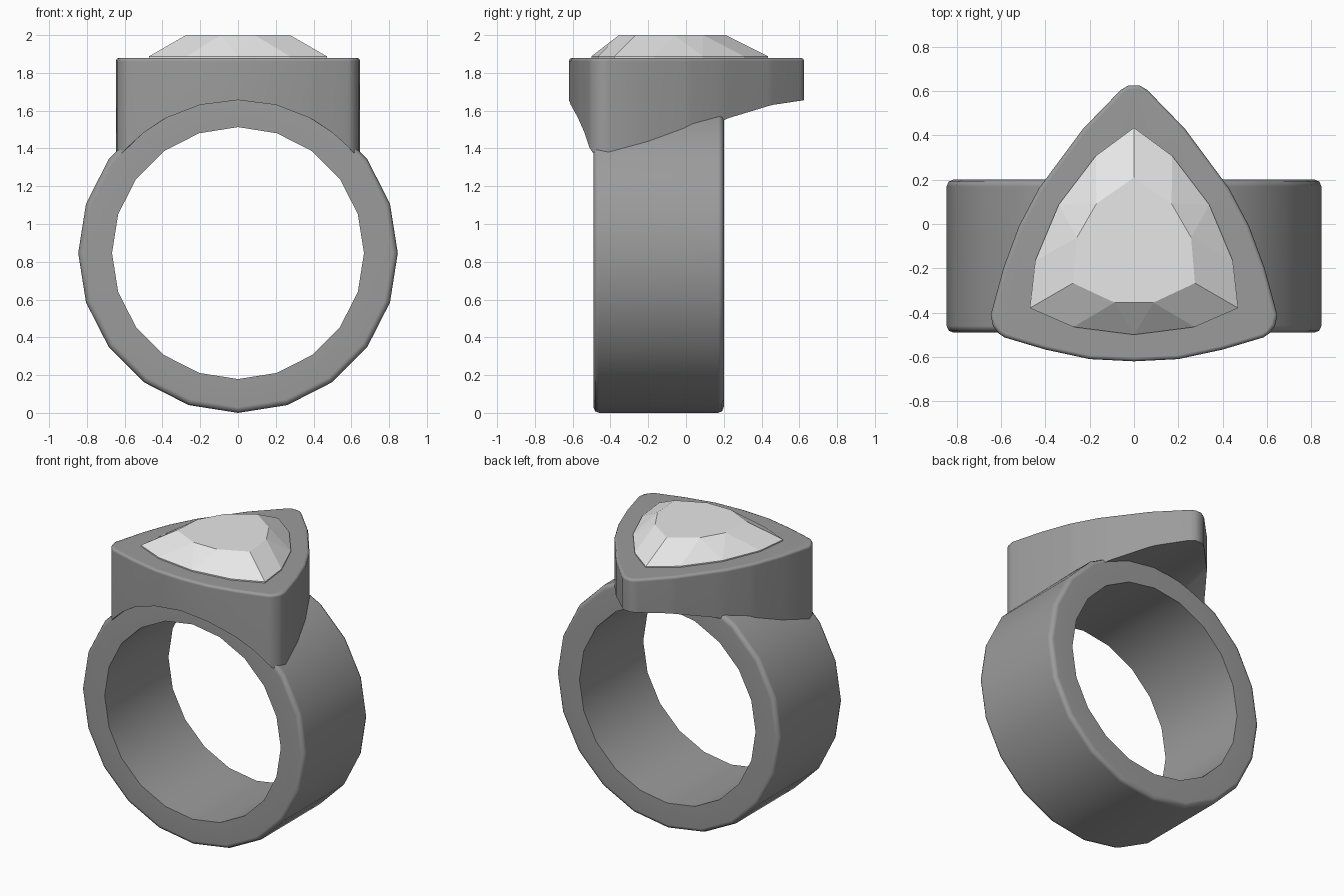
import bpy, bmesh
from math import sin, cos, radians, sqrt, tau

cube = bpy.data.objects.get("Cube")
if cube:
    bpy.data.objects.remove(cube, do_unlink=True)

CENTRE_Z = 0.846      # axis height of the finger hole
HEAD_TOP = 1.88


def material(name, value):
    mat = bpy.data.materials.new(name)
    mat.use_nodes = True
    colour = (value, value, value, 1)
    mat.diffuse_color = colour
    mat.node_tree.nodes["Principled BSDF"].inputs["Base Color"].default_value = colour
    return mat


def finish(bm, name, mat, smooth_angle=None):
    bmesh.ops.recalc_face_normals(bm, faces=bm.faces)
    mesh = bpy.data.meshes.new(name)
    bm.to_mesh(mesh)
    bm.free()
    mesh.materials.append(mat)
    obj = bpy.data.objects.new(name, mesh)
    bpy.context.collection.objects.link(obj)
    if smooth_angle:
        mesh.shade_smooth()
        mesh.set_sharp_from_angle(angle=radians(smooth_angle))
        weighted = obj.modifiers.new("Weighted normals", "WEIGHTED_NORMAL")
        weighted.keep_sharp = True
    else:
        mesh.shade_flat()
    return obj


metal = material("grey metal", 0.33)
crystal = material("pale crystal", 0.8)


# Band: a rectangular section swept round 20 sides, outer rims rounded
def make_band(sides=20, inner=0.667, outer=0.846, front=-0.49, back=0.2):
    bm = bmesh.new()
    profile = [(inner, front), (inner, back), (outer, back), (outer, front)]
    rings = []
    for i in range(sides):
        a = tau * i / sides
        rings.append([bm.verts.new((r * cos(a), y, CENTRE_Z + r * sin(a)))
                      for r, y in profile])
    rims = []
    for i, ring in enumerate(rings):
        following = rings[(i + 1) % sides]
        for j in range(4):
            k = (j + 1) % 4
            bm.faces.new((ring[j], ring[k], following[k], following[j]))
        rims += [bm.edges.get((ring[j], following[j])) for j in (2, 3)]
    bmesh.ops.bevel(bm, geom=rims, offset=0.03, segments=2, profile=0.5,
                    affect='EDGES')
    finish(bm, "band", metal, 48)


# Head: a rounded triangular block whose underside follows the band
def make_head():
    half = [(0.2, -0.61), (0.4, -0.567), (0.585, -0.512), (0.61, -0.495),
            (0.637, -0.46), (0.647, -0.41), (0.59, -0.2), (0.52, -0.01),
            (0.43, 0.16), (0.23, 0.43), (0.06, 0.605), (0.025, 0.626)]
    outline = [(0, -0.62)] + half + [(-x, y) for x, y in reversed(half)]
    bm = bmesh.new()
    base = bm.faces.new([bm.verts.new((x, y, 1)) for x, y in outline])
    new = bmesh.ops.extrude_face_region(bm, geom=[base])["geom"]
    for v in new:
        if isinstance(v, bmesh.types.BMVert):
            v.co.z = HEAD_TOP
    if not base.is_valid or base not in bm.faces[:]:
        bm.faces.new([v for v in bm.verts if v.co.z < 1.5])
    # Cut across the block so that the underside can curve
    for x in (-0.61, -0.5, -0.38, -0.2, 0, 0.2, 0.38, 0.5, 0.61):
        bmesh.ops.bisect_plane(bm, geom=bm.verts[:] + bm.edges[:] + bm.faces[:],
                               plane_co=(x, 0, 0), plane_no=(1, 0, 0), dist=0.001)
    for v in bm.verts:
        if v.co.z < 1.5:
            v.co.z = max(1.36, CENTRE_Z + sqrt(0.81 ** 2 - v.co.x ** 2))
    rim = [e for e in bm.edges
           if all(v.co.z > HEAD_TOP - 0.001 for v in e.verts)
           and any(abs(f.normal.z) < 0.5 for f in e.link_faces)]
    bmesh.ops.bevel(bm, geom=rim, offset=0.018, segments=2, profile=0.5,
                    affect='EDGES')
    finish(bm, "head", metal, 48)


# Gem: three equal sectors of flat facets between girdle and table
def make_gem(centre_y=-0.108, base=1.87, girdle_z=1.888, table_z=2.0):
    bm = bmesh.new()

    def ring(steps, z):
        verts = []
        for sector in range(3):
            for offset, r in steps:
                a = radians(90 + 120 * sector + offset)
                verts.append(bm.verts.new((r * cos(a), centre_y + r * sin(a), z)))
        return verts

    girdle_steps = [(0, 0.543), (22.5, 0.45), (60, 0.392), (97.5, 0.45)]
    table_steps = [(0, 0.318), (40.4, 0.262), (79.6, 0.262)]
    lower = ring(girdle_steps, base)
    girdle = ring(girdle_steps, girdle_z)
    table = ring(table_steps, table_z)
    bm.faces.new(table)
    bm.faces.new(lower)
    for i in range(12):
        k = (i + 1) % 12
        bm.faces.new((lower[i], lower[k], girdle[k], girdle[i]))
    for s in range(3):
        g = [girdle[(4 * s + i) % 12] for i in range(5)]
        t = [table[(3 * s + i) % 9] for i in range(4)]
        for facet in ((t[0], g[0], g[1], t[1]), (t[1], g[1], g[2]),
                      (t[1], g[2], t[2]), (t[2], g[2], g[3]),
                      (t[2], g[3], g[4], t[3])):
            bm.faces.new(facet)
    finish(bm, "gem", crystal)


make_band()
make_head()
make_gem()
